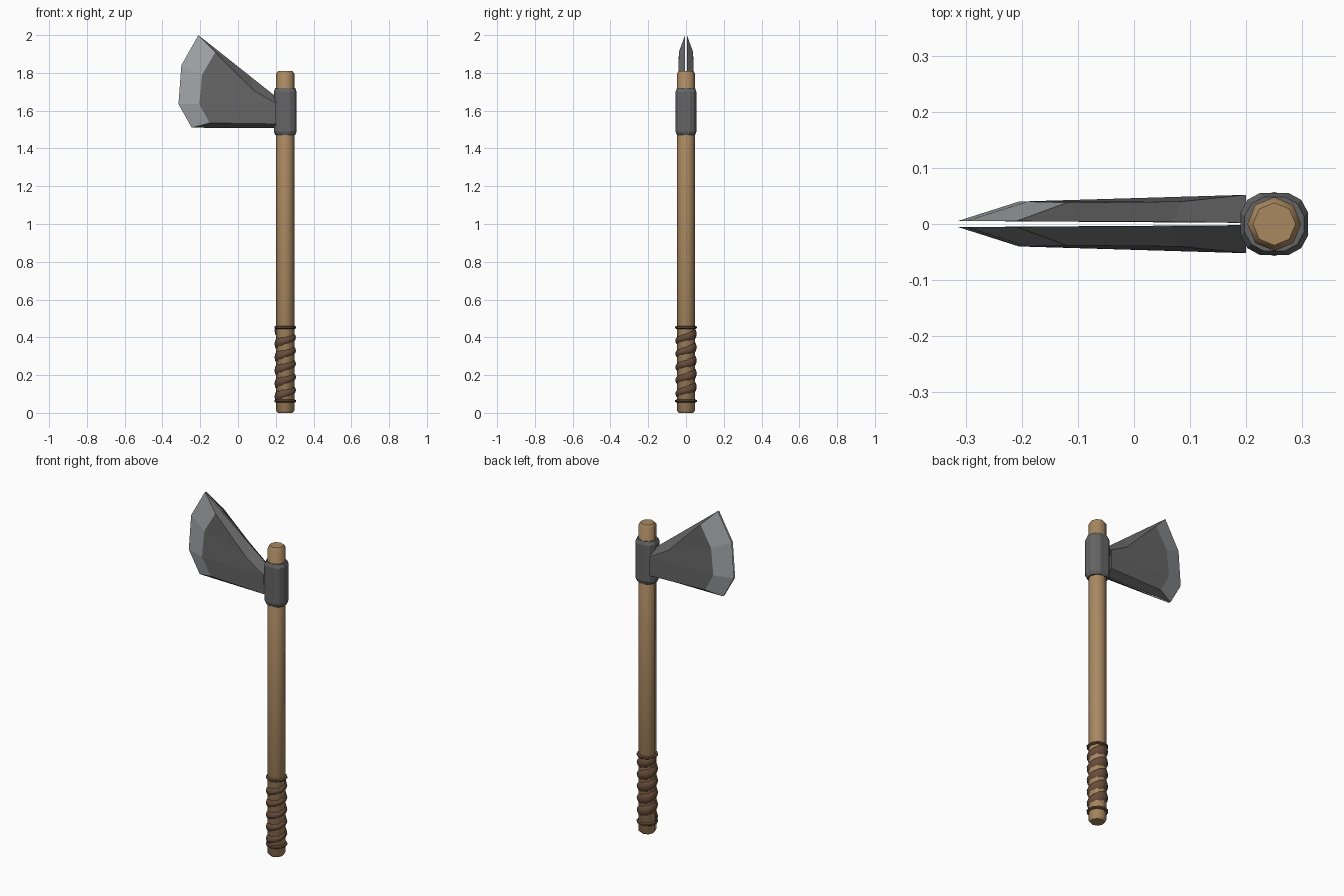
import bpy, bmesh, math

if "Cube" in bpy.data.objects:
    bpy.data.objects.remove(bpy.data.objects["Cube"])

AX = 0.25  # handle axis x


def material(name, rgb):
    m = bpy.data.materials.new(name)
    m.diffuse_color = (*rgb, 1)
    m.use_nodes = True
    m.node_tree.nodes["Principled BSDF"].inputs["Base Color"].default_value = m.diffuse_color
    return m


def make(name, verts, faces, mat=None, smooth=None, recalc=True):
    me = bpy.data.meshes.new(name)
    me.from_pydata(verts, [], faces)
    bm = bmesh.new()
    bm.from_mesh(me)
    if recalc:
        bmesh.ops.recalc_face_normals(bm, faces=bm.faces)
    bm.to_mesh(me)
    bm.free()
    ob = bpy.data.objects.new(name, me)
    bpy.context.collection.objects.link(ob)
    if mat:
        me.materials.append(mat)
    if smooth:
        bpy.ops.object.select_all(action='DESELECT')
        ob.select_set(True)
        bpy.context.view_layer.objects.active = ob
        bpy.ops.object.shade_smooth_by_angle(angle=math.radians(smooth))
    return ob


def loft(name, rings, mat=None, smooth=None):
    # Skin a stack of equal-length rings and cap both ends
    n = len(rings[0])
    verts = [v for r in rings for v in r]
    faces = [(k*n+i, k*n+(i+1) % n, (k+1)*n+(i+1) % n, (k+1)*n+i)
             for k in range(len(rings)-1) for i in range(n)]
    faces += [tuple(range(n))[::-1], tuple(range(len(verts)-n, len(verts)))]
    return make(name, verts, faces, mat, smooth)


def circle(r, z, n=8):
    return [(AX + r*math.cos(2*math.pi*i/n), r*math.sin(2*math.pi*i/n), z) for i in range(n)]


def chamfered(hx, hy, z):
    c, d = 0.034, 0.012
    q = [(hx, hy-c), (hx-d, hy-d), (hx-c, hy)]
    pts = q + [(-x, y) for x, y in q[::-1]]
    pts += [(-x, -y) for x, y in pts]
    return [(AX + x, y, z) for x, y in pts]


wood = material("wood", (0.40, 0.25, 0.12))
leather = material("leather", (0.14, 0.075, 0.045))
iron = material("iron", (0.13, 0.13, 0.13))
steel = material("steel", (0.36, 0.37, 0.39))

# Handle: octagonal shaft with rounded ends
loft("handle", [circle(r, z) for r, z in
     [(0.038, 0), (0.048, 0.012), (0.048, 1.797), (0.038, 1.81)]], wood, 50)

# Iron collar around the handle
loft("collar", [chamfered(h, h - 0.005, z) for h, z in
     [(0.053, 1.47), (0.06, 1.49), (0.06, 1.70), (0.053, 1.72)]], iron)

# Blade: two shells with a hairline gap between them
edge = [(-0.21, 2.0), (-0.30, 1.84), (-0.315, 1.635), (-0.245, 1.51)]
cheek = [(-0.12, 1.91, 0.038), (-0.19, 1.79, 0.04), (-0.205, 1.635, 0.04), (-0.15, 1.535, 0.038)]
blade_faces = [(0, 1, 5, 4), (1, 2, 6, 5), (2, 3, 7, 6),           # bevel
               (4, 5, 8), (5, 6, 9, 8), (6, 7, 10, 9),             # cheek
               (0, 4, 8, 11), (11, 8, 9, 12), (3, 13, 10, 7)]      # top and bottom
for name, s in (("blade_front", -1), ("blade_back", 1)):
    v = [(x, s*0.005, z) for x, z in edge] + [(x, s*y, z) for x, z, y in cheek]
    v += [(0.085, s*0.04, 1.705), (0.2, s*0.052, 1.64), (0.2, s*0.052, 1.53),
          (0.07, s*0.004, 1.778), (0.2, s*0.002, 1.675), (0.2, s*0.002, 1.507)]
    f = blade_faces if s < 0 else [t[::-1] for t in blade_faces]
    ob = make(name, v, f, iron, recalc=False)
    ob.data.materials.append(steel)
    for i in (0, 1, 2):
        ob.data.polygons[i].material_index = 1

# Leather grip: a bulging strip wound up the handle
turns, seg, z0, z1 = 5, 12, 0.085, 0.435
rings = []
for k in range(turns*seg + 1):
    a = math.pi + 2*math.pi*k/seg
    z = z0 + (z1 - z0)*k/(turns*seg)
    w = 0.027 - 0.007*math.cos(a + math.pi/4)
    rings.append([(AX + r*math.cos(a), r*math.sin(a), min(max(z + t*w, 0.062), 0.458))
                  for r, t in [(0.043, -1), (0.053, -0.6), (0.057, 0), (0.053, 0.6), (0.043, 1)]])
loft("grip_wrap", rings, leather, 40)

# Bands finishing the grip at each end
for name, z in (("grip_band_lower", 0.055), ("grip_band_upper", 0.445)):
    loft(name, [circle(0.052, z, 12), circle(0.057, z + 0.004, 12),
                circle(0.057, z + 0.012, 12), circle(0.05, z + 0.016, 12)], leather, 40)
